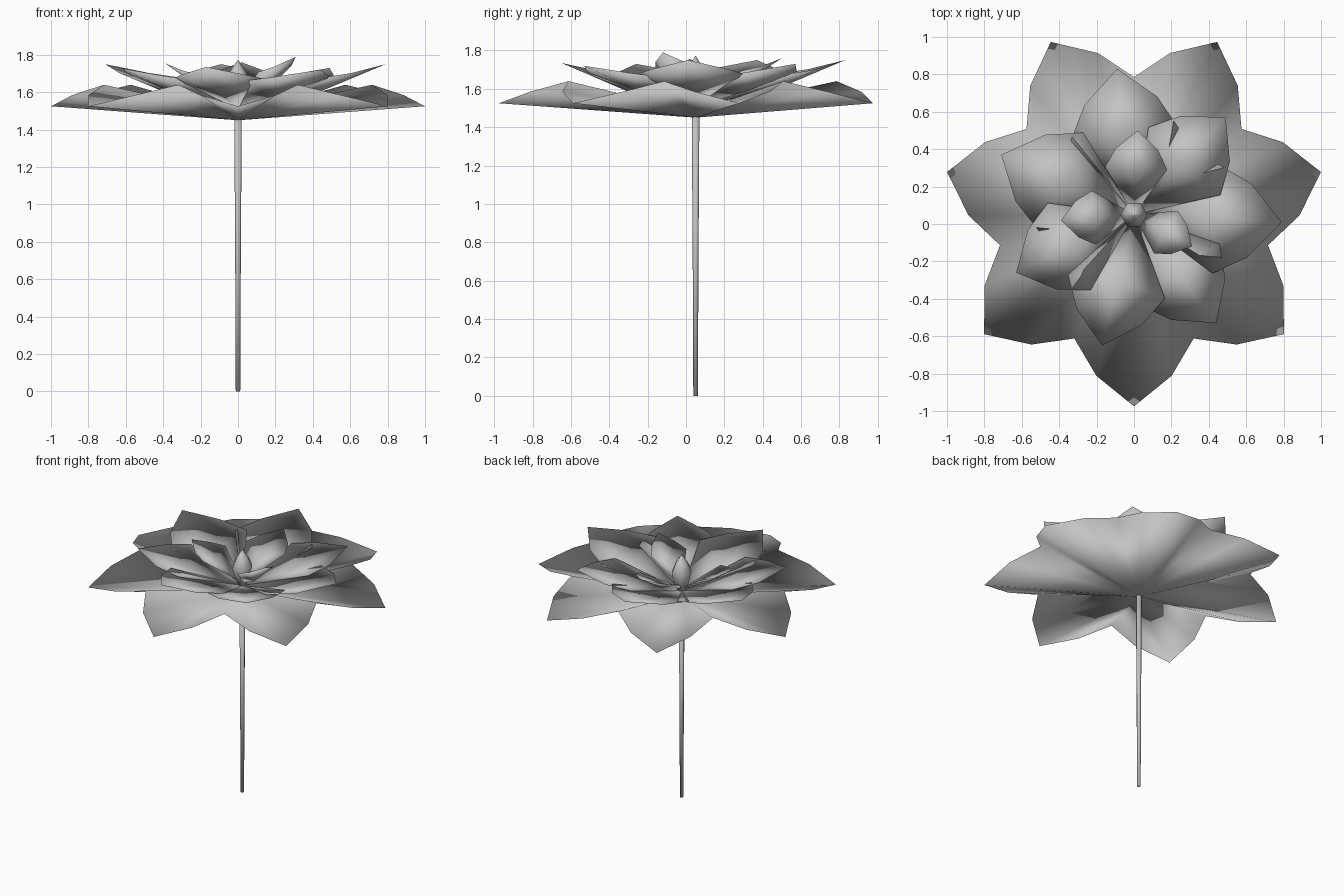
import bpy, math
from math import sin, cos, pi
from mathutils import Vector

if "Cube" in bpy.data.objects:
    bpy.data.objects.remove(bpy.data.objects["Cube"])

grey = bpy.data.materials.new("plain grey")
grey.use_nodes = True
grey.diffuse_color = (0.55, 0.55, 0.55, 1)
grey.node_tree.nodes["Principled BSDF"].inputs["Base Color"].default_value = (0.55, 0.55, 0.55, 1)

AXIS_Y = 0.05


def make(name, verts, faces):
    mesh = bpy.data.meshes.new(name)
    mesh.from_pydata(verts, [], faces)
    mesh.materials.append(grey)
    for p in mesh.polygons:
        p.use_smooth = True
    ob = bpy.data.objects.new(name, mesh)
    ob.location = (0, AXIS_Y, 0)
    bpy.context.collection.objects.link(ob)
    return ob


def shell(name, rim, top, bottom):
    """Thin closed cup: a counter-clockwise rim fanned to an upper and a lower point."""
    n = len(rim)
    faces = []
    for i in range(n):
        j = (i + 1) % n
        faces += [(i, j, n), (j, i, n + 1)]
    return make(name, rim + [top, bottom], faces)


def petal(name, tip_x, tip_y, tip_z, base_z, cup_z):
    """Cupped petal from the flower axis to its tip."""
    along = Vector((tip_x, tip_y - AXIS_Y, 0))
    across = Vector((-along.y, along.x, 0))
    rise = tip_z - cup_z

    def at(u, v, z):
        return along * u + across * v + Vector((0, 0, z))

    shoulder, flank = cup_z + rise * 0.66, cup_z + rise * 0.45
    rim = [at(0, 0, base_z), at(0.55, -0.37, flank), at(0.78, -0.25, shoulder),
           at(1, 0, tip_z), at(0.78, 0.25, shoulder), at(0.55, 0.37, flank)]
    return shell(name, rim, at(0.5, 0, cup_z), at(0.5, 0, cup_z - 0.025))


def revolve(name, profile, sides):
    """Closed lathe form from (radius, height) pairs."""
    verts = [(r * cos(2 * pi * k / sides), r * sin(2 * pi * k / sides), z)
             for r, z in profile for k in range(sides)]
    faces = [tuple(reversed(range(sides))),
             tuple(range(len(verts) - sides, len(verts)))]
    for row in range(len(profile) - 1):
        for k in range(sides):
            a, b = row * sides + k, row * sides + (k + 1) % sides
            faces.append((a, b, b + sides, a + sides))
    return make(name, verts, faces)


# Outer ring: seven joined petals with low tips and raised valleys
PETALS = 7
step = 2 * pi / PETALS
rim = []
for i in range(PETALS):
    for turn, radius, z in ((0, 1.025, 1.525), (0.255, 0.885, 1.585),
                            (0.5, 0.735, 1.64), (0.745, 0.885, 1.585)):
        a = -pi / 2 + (i + turn) * step
        rim.append((radius * cos(a), radius * sin(a), z))
shell("outer_petals", rim, (0, 0, 1.48), (0, 0, 1.45))

# Middle ring of large petals
middle_tips = [(-0.09, 0.83, 1.75), (0.49, 0.57, 1.73), (0.79, 0.01, 1.75),
               (0.44, -0.53, 1.72), (-0.17, -0.65, 1.735), (-0.63, -0.26, 1.73),
               (-0.71, 0.37, 1.75)]
for i, tip in enumerate(middle_tips):
    petal(f"middle_petal_{i + 1}", *tip, 1.51, 1.61)

# Inner ring of small petals
inner_tips = [(0.02, 0.50, 1.76), (-0.39, 0.02, 1.755), (0.31, -0.12, 1.79)]
for i, tip in enumerate(inner_tips):
    petal(f"inner_petal_{i + 1}", *tip, 1.53, 1.64)

# Pointed bud in the centre
revolve("bud", [(0.02, 1.50), (0.055, 1.58), (0.072, 1.65), (0.045, 1.71), (0.003, 1.77)], 6)

# Slender stem, wider at the top
revolve("stem", [(0.012, 0), (0.015, 0.7), (0.02, 1.47)], 8)
